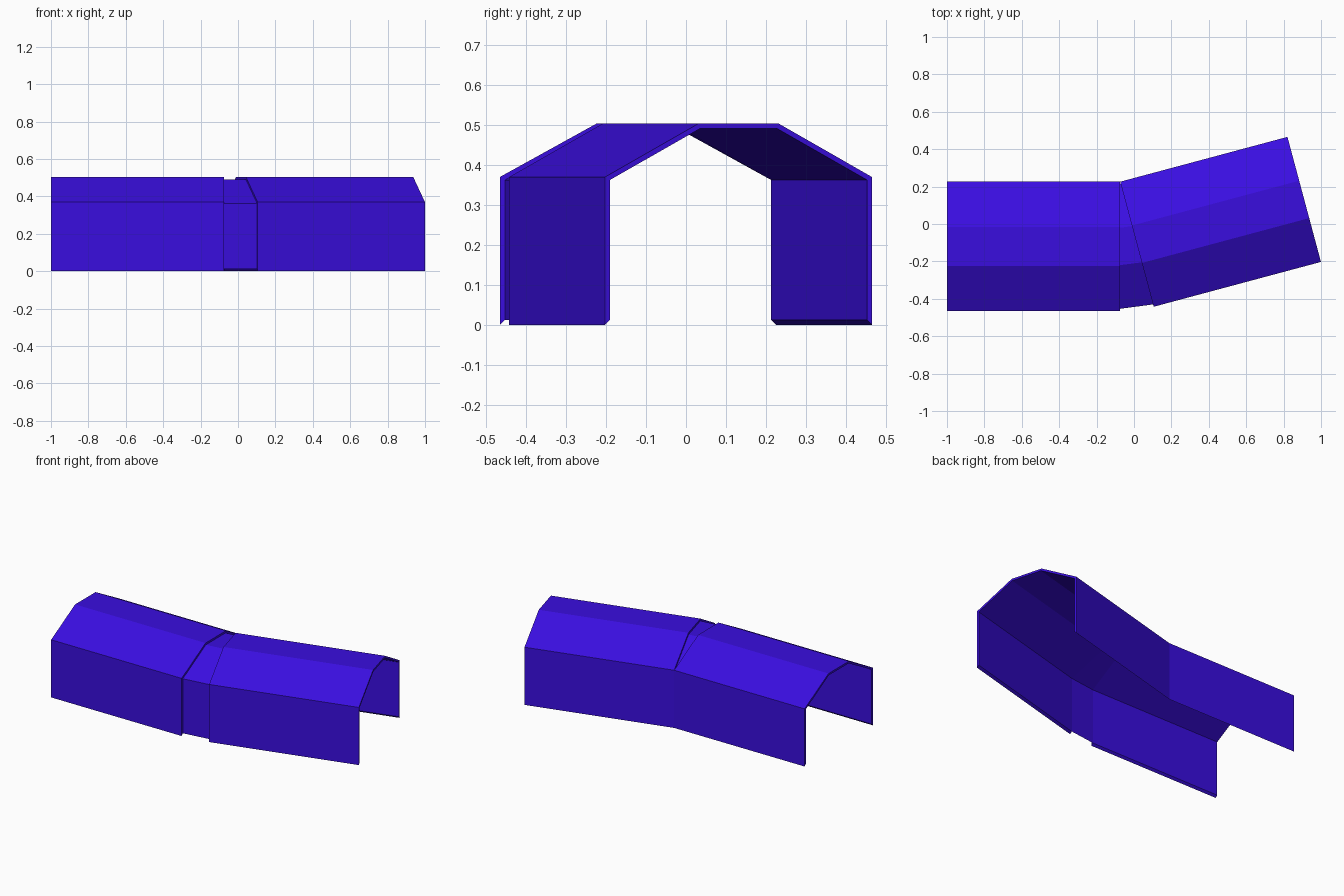
import bpy
from mathutils import Matrix, Vector

if "Cube" in bpy.data.objects:
    bpy.data.objects.remove(bpy.data.objects["Cube"])

L, HW, ROOF_HW = 0.926, 0.346, 0.1035      # section length, half width, half roof width
PIVOT = Vector((-0.074, 0.226, 0))         # hinge corner between the two sections
ANGLE = 0.2618                             # 15 degree bend

mat = bpy.data.materials.new("violet blue")
mat.diffuse_color = (0.042, 0.0042, 0.74, 1)
mat.use_nodes = True
mat.node_tree.nodes["Principled BSDF"].inputs["Base Color"].default_value = mat.diffuse_color


def arch(hw, shoulder, roof_hw, top, bottom):
    """Cross-section (y, z), with y measured from the hinge side wall."""
    half = [(hw, bottom), (hw, shoulder), (roof_hw, top)]
    pts = half + [(-y, z) for y, z in reversed(half)]
    return [(y - HW, z) for y, z in pts]


OUTER = arch(HW, 0.37, ROOF_HW, 0.504, 0.0)
INNER = arch(HW - 0.0128, 0.3626, ROOF_HW - 0.0035, 0.4912, 0.0128)


def make(name, verts, faces):
    me = bpy.data.meshes.new(name)
    me.from_pydata(verts, [], faces)
    me.materials.append(mat)
    me.validate()
    ob = bpy.data.objects.new(name, me)
    bpy.context.collection.objects.link(ob)
    return ob


def place(profile, x, matrix):
    return [matrix @ Vector((x, y, z)) for y, z in profile]


def section(name, x0, x1, matrix):
    """Open tunnel shell with a bevelled bottom edge."""
    loop = OUTER + INNER[::-1]
    n = len(loop)
    verts = place(loop, x0, matrix) + place(loop, x1, matrix)
    faces = [(i, (i + 1) % n, (i + 1) % n + n, i + n) for i in range(n)]
    for i in range(5):                      # end rims
        a, b, c, d = i, i + 1, n - 2 - i, n - 1 - i
        faces += [(a, d, c, b), (a + n, b + n, c + n, d + n)]
    # profile runs +y to -y, so flip to face outward
    return make(name, verts, [f[::-1] for f in faces])


straight = Matrix.Translation(PIVOT)
turned = straight @ Matrix.Rotation(ANGLE, 4, 'Z')

# Two tunnel sections
section("straight_tunnel", -L, 0, straight)
section("angled_tunnel", 0, L, turned)

# Wedge joint spanning the gap between the inner edges
a, b = place(INNER, 0, straight), place(INNER, 0, turned)
make("joint_wedge", a + b, [(i + 6, i + 7, i + 1, i) for i in range(5)])
